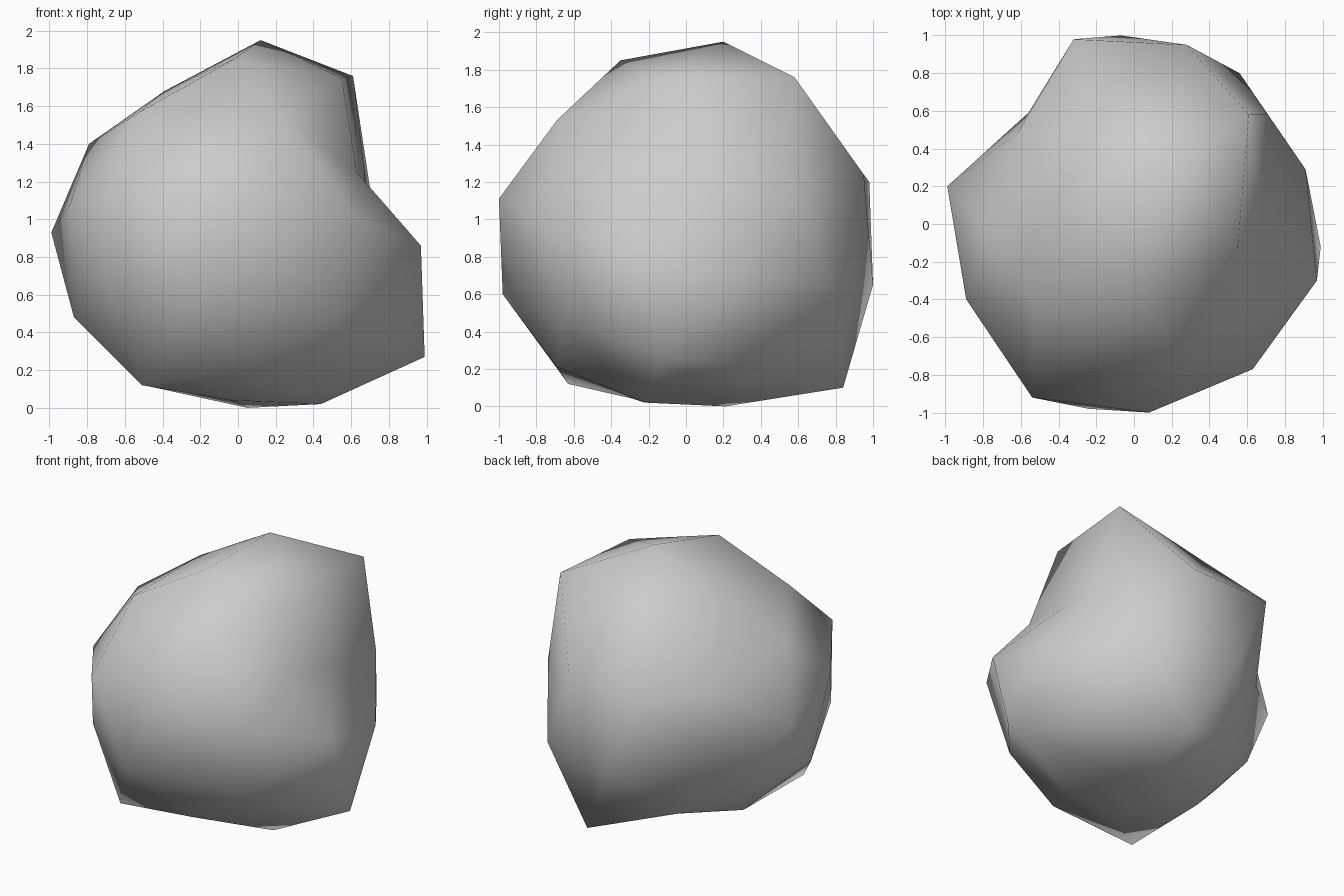
import bpy
import bmesh
from mathutils import Vector

# Remove the default object only
default_cube = bpy.data.objects.get("Cube")
if default_cube:
    bpy.data.objects.remove(default_cube, do_unlink=True)


def make_material(name, colour):
    """One flat colour, shown in the viewport and in a render."""
    material = bpy.data.materials.new(name)
    material.use_nodes = True
    material.diffuse_color = colour
    shader = material.node_tree.nodes["Principled BSDF"]
    shader.inputs["Base Color"].default_value = colour
    shader.inputs["Roughness"].default_value = 0.9
    return material


# Corners of the boulder, in hundredths of a unit, grouped by region
corners = {
    "crown": [(12, 20, 195), (-2, -35, 185), (55, -13, 175), (61, 58, 176),
              (-39, 11, 168), (-25, 45, 170)],
    "front shoulder": [(-52, -46, 157), (25, -69, 153)],
    "front belly": [(8, -100, 111), (-24, -98, 60), (-54, -92, 115),
                    (-69, -69, 68), (63, -77, 100), (52, -66, 45)],
    "left flank": [(71, 58, 110), (68, 10, 118), (63, -33, 125),
                   (97, -30, 86), (99, -12, 27), (91, 29, 72), (56, 80, 62)],
    "right flank": [(-79, -3, 140), (-99, 20, 93), (-89, -40, 108),
                    (-87, -20, 48), (-70, 33, 40), (-56, 59, 81),
                    (-62, 48, 115)],
    "back": [(-32, 98, 120), (28, 95, 124), (-7, 100, 65),
             (21, 84, 10), (-37, 60, 27)],
    "base": [(44, -22, 2), (5, 21, 0), (-51, -63, 12), (-50, 5, 12),
             (12, -69, 21), (-4, -28, 4)],
}


def build_boulder(name, regions, centre, material):
    """Skin the corners on a sphere, then push each out to its own radius."""
    bm = bmesh.new()
    target = {}
    for region in regions.values():
        for corner in region:
            position = Vector(corner) / 100
            direction = (position - centre).normalized()
            target[bm.verts.new(direction)] = position

    # The hull on the sphere gives a closed skin that may still have hollows
    bmesh.ops.convex_hull(bm, input=list(bm.verts), use_existing_faces=False)
    for vert, position in target.items():
        vert.co = position
    bmesh.ops.triangulate(bm, faces=list(bm.faces))
    bmesh.ops.recalc_face_normals(bm, faces=list(bm.faces))

    mesh = bpy.data.meshes.new(name)
    for face in bm.faces:
        face.smooth = True
    bm.to_mesh(mesh)
    bm.free()
    mesh.materials.append(material)
    boulder = bpy.data.objects.new(name, mesh)
    bpy.context.collection.objects.link(boulder)
    return boulder


# Smooth-shaded low-poly boulder
stone_grey = make_material("stone_grey", (0.6, 0.6, 0.6, 1))
build_boulder("boulder", corners, Vector((0, 0, 0.95)), stone_grey)
